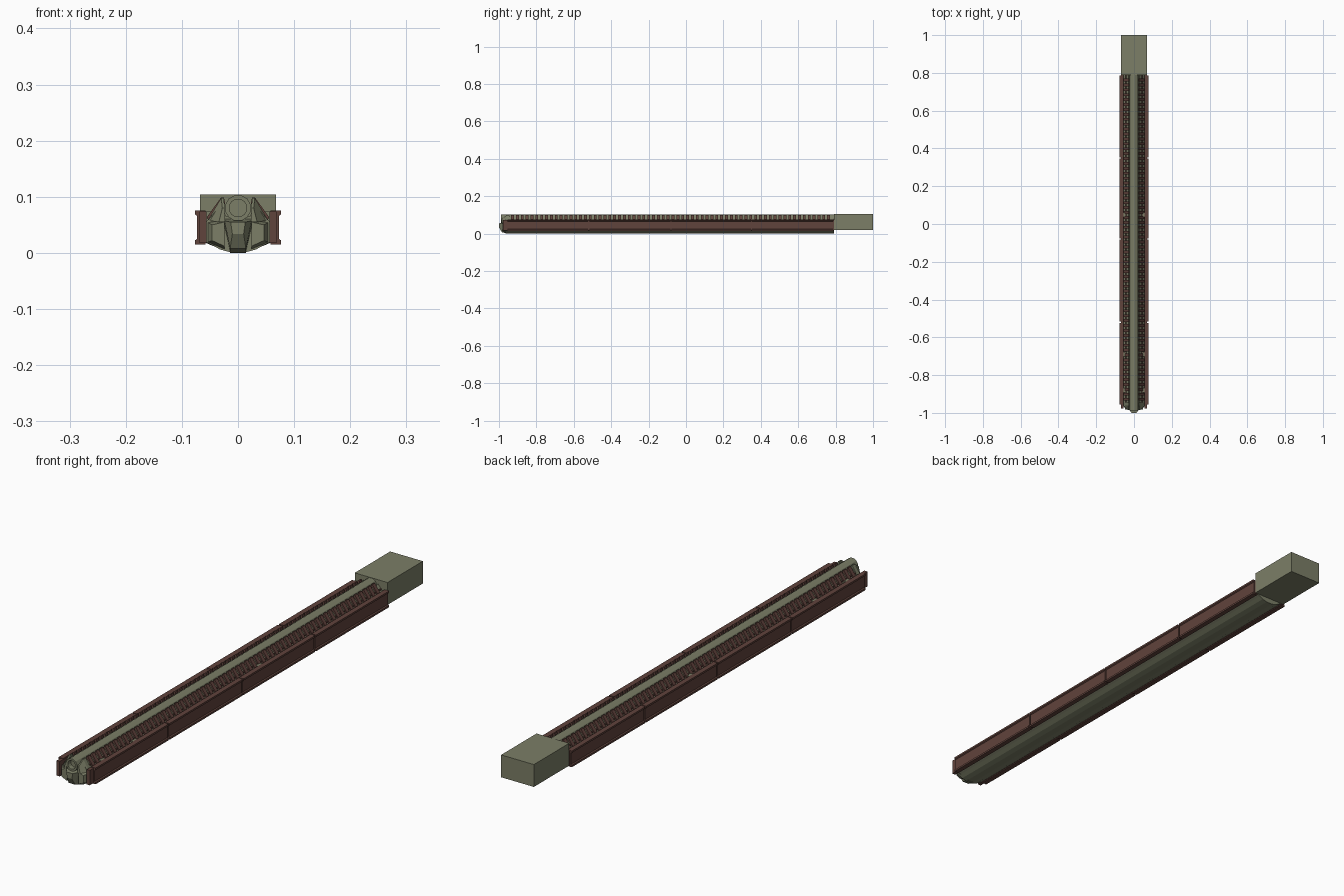
import bpy, bmesh, math

if "Cube" in bpy.data.objects:
    bpy.data.objects.remove(bpy.data.objects["Cube"])


def material(name, rgb):
    m = bpy.data.materials.new(name)
    m.diffuse_color = (*rgb, 1)
    m.use_nodes = True
    m.node_tree.nodes["Principled BSDF"].inputs["Base Color"].default_value = m.diffuse_color
    return m


OLIVE = material("olive hull", (0.20, 0.21, 0.135))
BROWN = material("rust brown plating", (0.118, 0.056, 0.045))


def loft(name, sections, mat):
    """Skin a list of (y, [(x, z), ...]) sections and cap both ends."""
    bm = bmesh.new()
    rings = [[bm.verts.new((x, y, z)) for x, z in pts] for y, pts in sections]
    n = len(rings[0])
    for a, b in zip(rings, rings[1:]):
        for i in range(n):
            j = (i + 1) % n
            bm.faces.new((a[i], a[j], b[j], b[i]))
    bm.faces.new(rings[0])
    bm.faces.new(rings[-1])
    bmesh.ops.recalc_face_normals(bm, faces=bm.faces)
    me = bpy.data.meshes.new(name)
    bm.to_mesh(me)
    bm.free()
    me.materials.append(mat)
    ob = bpy.data.objects.new(name, me)
    bpy.context.collection.objects.link(ob)
    return ob


def both(half):
    """Complete a right-hand profile with its left-hand reflection."""
    return half + [(-x, z) for x, z in reversed(half)]


def mirror(ob):
    ob.modifiers.new("Mirror", "MIRROR").use_axis[0] = True


def rect(x0, x1, z0, z1):
    return [(x0, z0), (x1, z0), (x1, z1), (x0, z1)]


def circle(r, n=12):
    return [(r * math.cos(math.tau * (i + .5) / n),
             0.080 + r * math.sin(math.tau * (i + .5) / n)) for i in range(n)]


FRONT, REAR = -0.965, 0.79

# Stern block
loft("stern_block", [(REAR, rect(-.068, .068, .02, .104)),
                     (1.0, rect(-.068, .068, .02, .104))], OLIVE)

# Long keel-bottomed hull with a trough for the spine
hull = both([(.013, .001), (.032, .006), (.046, .014), (.058, .02),
             (.058, .055), (.052, .06), (.029, .088), (.022, .066)])
loft("hull", [(FRONT, hull), (REAR, hull)], OLIVE)

# Spine tube with a recessed muzzle
loft("spine_tube", [(-.970, circle(.016)), (-.988, circle(.016)),
                    (-.988, circle(.0235)), (REAR, circle(.0235))], OLIVE)

# Prow wedge below the muzzle
loft("prow", [(-1.0, both([(.010, .034), (.013, .055)])),
              (-.985, both([(.014, .008), (.024, .057)])),
              (-.955, both([(.014, 0), (.028, .062)]))], OLIVE)

# Cheek blocks and upright fins either side of the prow
mirror(loft("prow_cheek", [(-.982, [(.024, .012), (.046, .022), (.046, .05), (.024, .055)]),
                           (-.955, [(.024, .004), (.058, .018), (.058, .056), (.024, .062)])],
            OLIVE))
mirror(loft("prow_fin", [(-.985, [(.023, .055), (.034, .055), (.028, .08), (.024, .08)]),
                         (-.960, [(.023, .055), (.054, .058), (.030, .098), (.025, .098)]),
                         (-.945, [(.023, .055), (.054, .058), (.030, .098), (.025, .098)])],
            OLIVE))

# Ribs lying on both slopes
rib = loft("slope_rib", [(-.935, [(.023, .088), (.025, .099), (.030, .099), (.056, .063), (.050, .056)]),
                         (-.920, [(.023, .088), (.025, .099), (.030, .099), (.056, .063), (.050, .056)])],
           BROWN)
arr = rib.modifiers.new("Array", "ARRAY")
arr.count = 66
arr.use_relative_offset = False
arr.use_constant_offset = True
arr.constant_offset_displace = (0, .026, 0)
mirror(rib)

# Thin brown rail running along the rib feet
mirror(loft("foot_rail", [(-.95, rect(.038, .044, .060, .075)),
                          (REAR, rect(.038, .044, .060, .075))], BROWN))

# Channel-shaped side armour in four lengths
channel = [(.058, .015), (.077, .015), (.077, .022), (.073, .025), (.073, .066),
           (.077, .069), (.077, .076), (.058, .076)]
seams = [-.958, -.52, -.08, .35, REAR]
for i, (a, b) in enumerate(zip(seams, seams[1:])):
    mirror(loft(f"side_armour_{i + 1}",
                [(a + .003, channel), (b - .003, channel)], BROWN))
mirror(loft("armour_core", [(-.978, rect(.056, .069, .018, .074)),
                            (REAR, rect(.056, .069, .018, .074))], BROWN))

# Small olive clamps between ribs and armour
for i, y in enumerate((-.88, -.69, .05)):
    mirror(loft(f"clamp_{i + 1}", [(y - .012, rect(.046, .060, .055, .074)),
                                   (y + .012, rect(.046, .060, .055, .074))], OLIVE))
